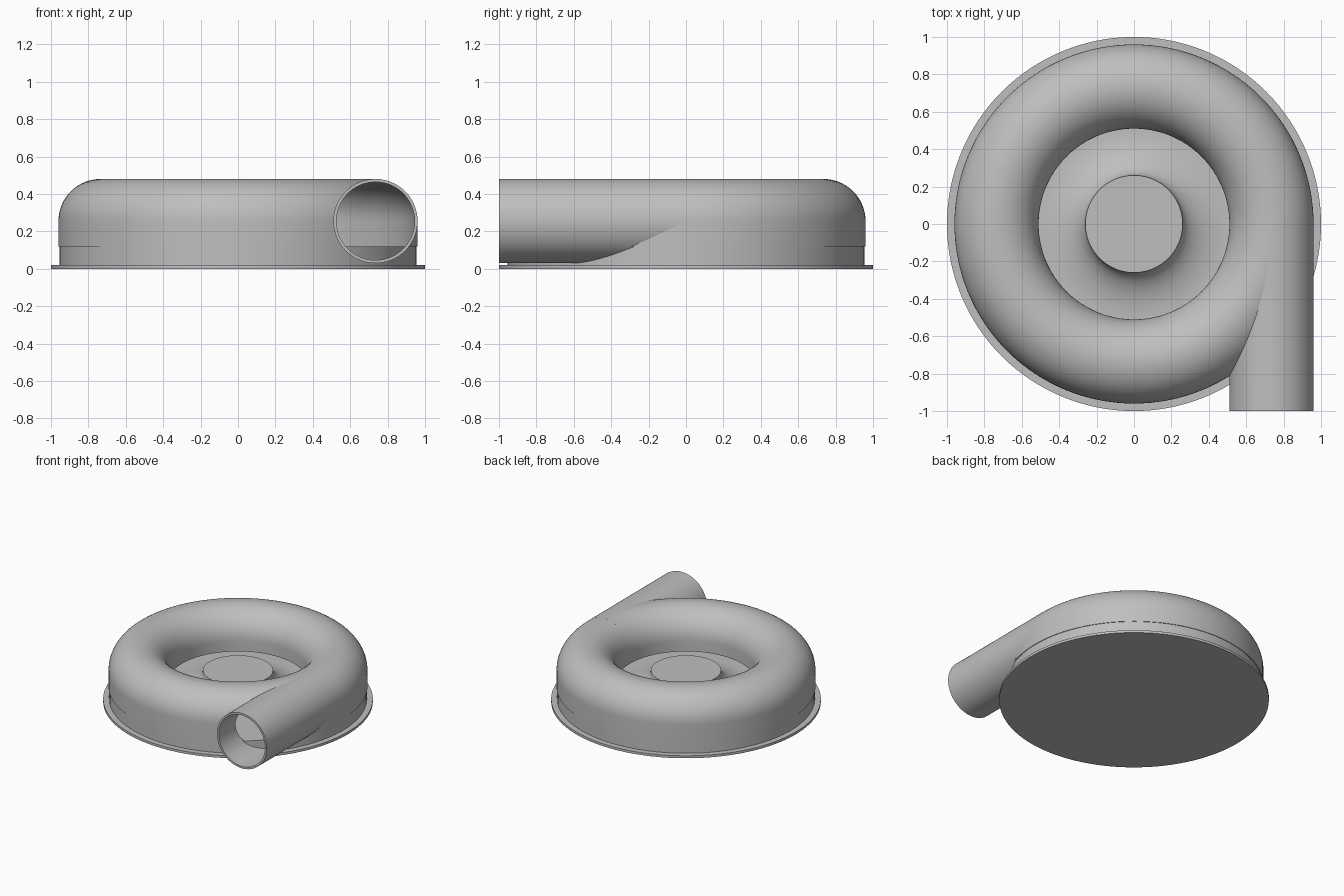
import bpy, bmesh
from math import pi, sin, cos, radians
from mathutils import Matrix, Vector

cube = bpy.data.objects.get("Cube")
if cube:
    bpy.data.objects.remove(cube, do_unlink=True)

grey = bpy.data.materials.new("plain grey")
grey.use_nodes = True
colour = (0.52, 0.52, 0.52, 1)
grey.diffuse_color = colour
grey.node_tree.nodes["Principled BSDF"].inputs["Base Color"].default_value = colour

SEGMENTS = 128
TUBE_R, BORE_R = 0.225, 0.21      # tube outside and inside radius
MID_R, MID_Z = 0.735, 0.255       # centre line of the tube
FLOOR_Z, LIP_Z = 0.12, 0.17


def finish(name, bm):
    bmesh.ops.recalc_face_normals(bm, faces=bm.faces)
    mesh = bpy.data.meshes.new(name)
    bm.to_mesh(mesh)
    bm.free()
    mesh.materials.append(grey)
    obj = bpy.data.objects.new(name, mesh)
    bpy.context.collection.objects.link(obj)
    return obj


def revolve(name, profile, closed):
    """Spin an (r, z) profile around the z axis."""
    bm = bmesh.new()
    verts = [bm.verts.new((r, 0, z)) for r, z in profile]
    edges = [bm.edges.new(pair) for pair in zip(verts, verts[1:])]
    if closed:
        edges.append(bm.edges.new((verts[-1], verts[0])))
    bmesh.ops.spin(bm, geom=verts + edges, cent=(0, 0, 0), axis=(0, 0, 1),
                   angle=2 * pi, steps=SEGMENTS, use_merge=True)
    bmesh.ops.remove_doubles(bm, verts=bm.verts, dist=0.0001)
    return finish(name, bm)


def cylinder(name, radius, y0, y1):
    """Solid cylinder along y on the outlet centre line."""
    bm = bmesh.new()
    place = Matrix.Translation(Vector((MID_R, (y0 + y1) / 2, MID_Z))) @ Matrix.Rotation(pi / 2, 4, "X")
    bmesh.ops.create_cone(bm, cap_ends=True, segments=96, radius1=radius,
                          radius2=radius, depth=y1 - y0, matrix=place)
    return finish(name, bm)


def arc(radius, steps=32):
    """Half circle over the tube, from the outer side to the inner side."""
    return [(MID_R + radius * cos(pi * i / steps), MID_Z + radius * sin(pi * i / steps))
            for i in range(steps + 1)]


def cut(obj, cutter):
    mod = obj.modifiers.new("cut", "BOOLEAN")
    mod.operation, mod.solver, mod.object = "DIFFERENCE", "EXACT", cutter
    bpy.context.view_layer.objects.active = obj
    bpy.ops.object.modifier_apply(modifier=mod.name)


# Base flange, raised floor and flared centre hub
flare = [(0.51 - 0.25 * sin(t), MID_Z - (MID_Z - FLOOR_Z) * cos(t))
         for t in (pi / 2 * i / 20 for i in range(21))]
base = revolve("base_and_hub", [(0, 0), (1, 0), (1, 0.02), (0.955, 0.02), (0.955, FLOOR_Z)]
               + flare + [(0, MID_Z)], False)

# Thin ring-shaped housing, open at the intake
outer_r, inner_r = MID_R + TUBE_R, MID_R - TUBE_R
housing = revolve("housing", [(outer_r, FLOOR_Z)] + arc(TUBE_R)
                  + [(inner_r, LIP_Z), (MID_R - BORE_R, LIP_Z)]
                  + arc(BORE_R)[::-1] + [(MID_R + BORE_R, FLOOR_Z)], True)

# Tangential outlet pipe, opened into the housing
pipe = cylinder("outlet_pipe", TUBE_R, -1, 0)
bore = cylinder("bore_cutter", BORE_R - 0.001, -1.2, 0.01)
cavity = revolve("cavity_cutter", [(MID_R + BORE_R, FLOOR_Z)] + arc(BORE_R)
                 + [(MID_R - BORE_R, FLOOR_Z)], True)
cut(pipe, bore)
cut(pipe, cavity)
cut(housing, bore)
for helper in (bore, cavity):
    bpy.data.objects.remove(helper, do_unlink=True)

# Smooth shading with crisp edges
bpy.ops.object.select_all(action="DESELECT")
for obj in (base, housing, pipe):
    obj.select_set(True)
bpy.context.view_layer.objects.active = base
bpy.ops.object.shade_smooth_by_angle(angle=radians(30))
